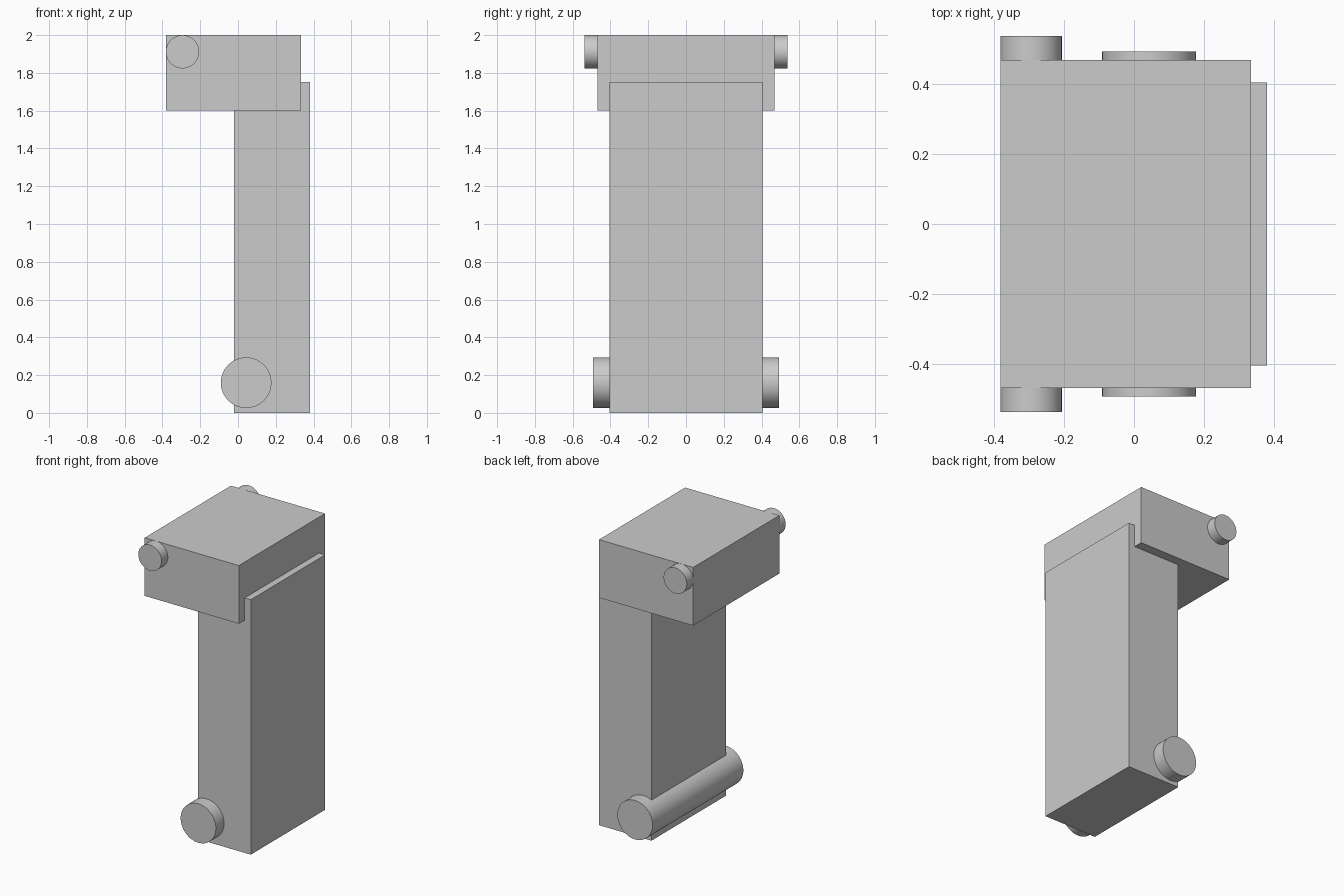
import bpy
from math import radians

cube = bpy.data.objects.get("Cube")
if cube:
    bpy.data.objects.remove(cube, do_unlink=True)

# Single plain grey for every part
grey = bpy.data.materials.new("plain_grey")
grey.use_nodes = True
colour = (0.6, 0.6, 0.6, 1)
grey.diffuse_color = colour
grey.node_tree.nodes["Principled BSDF"].inputs["Base Color"].default_value = colour


def box(name, x, y, z):
    """Block spanning the given (min, max) ranges."""
    spans = (x, y, z)
    bpy.ops.mesh.primitive_cube_add(size=1, location=[(a + b) / 2 for a, b in spans])
    ob = bpy.context.object
    ob.name = name
    ob.scale = [b - a for a, b in spans]
    bpy.ops.object.transform_apply(location=False, rotation=False, scale=True)
    ob.data.materials.append(grey)
    return ob


def rod(name, x, z, radius, half_length):
    """Round rod running front to back through the model."""
    bpy.ops.mesh.primitive_cylinder_add(
        vertices=64, radius=radius, depth=2 * half_length,
        location=(x, 0, z), rotation=(radians(90), 0, 0))
    ob = bpy.context.object
    ob.name = name
    ob.data.materials.append(grey)
    bpy.ops.object.shade_smooth_by_angle(angle=radians(30))
    return ob


# Upright post and the overhanging head block
box("post", (-0.02, 0.38), (-0.404, 0.404), (0, 1.753))
box("head_block", (-0.382, 0.334), (-0.468, 0.468), (1.6, 2.0))

# Pivot rods through the head and the foot of the post
rod("upper_rod", -0.294, 1.912, 0.088, 0.537)
rod("lower_rod", 0.043, 0.16, 0.134, 0.493)
